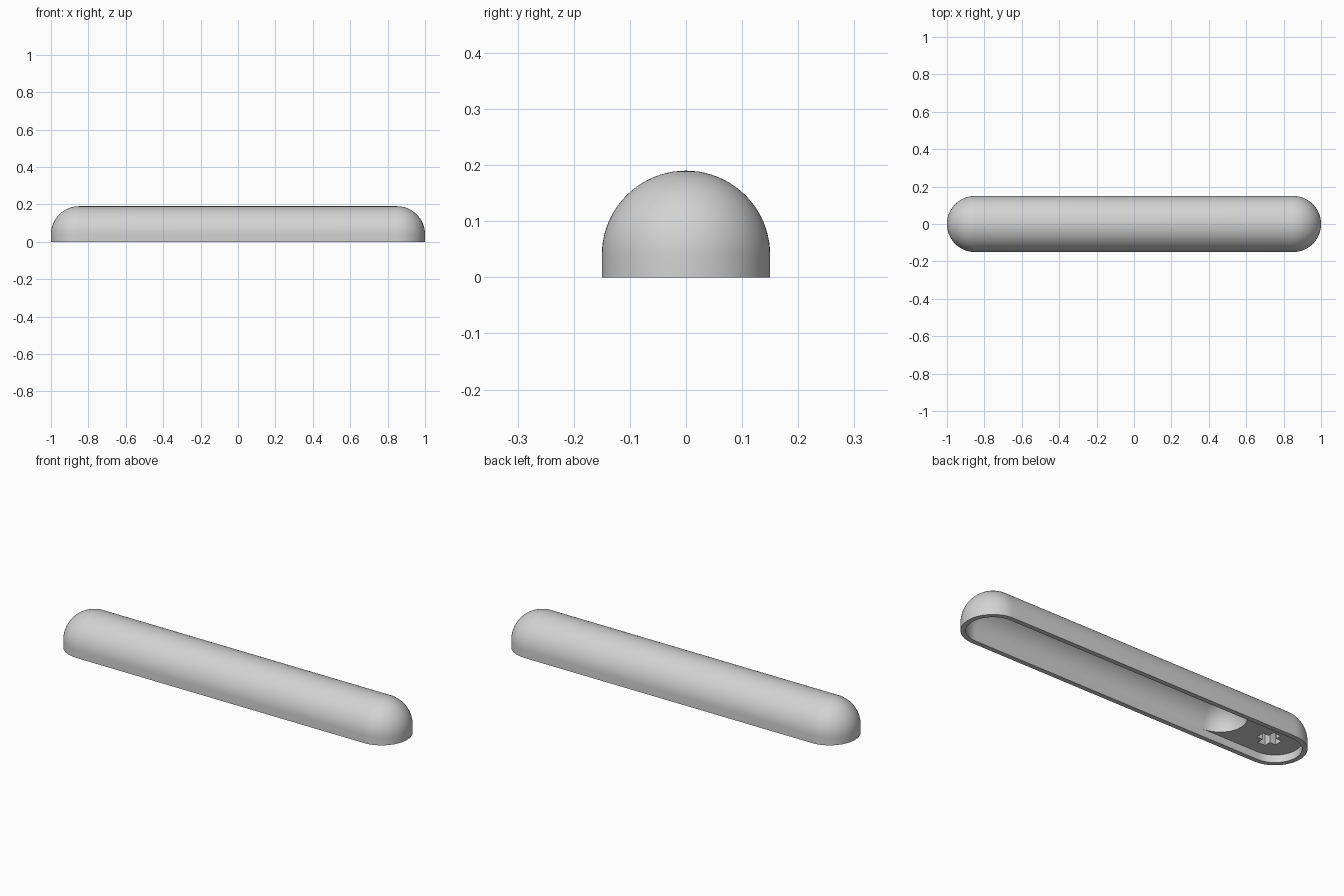
import bpy, bmesh
from math import pi, sin, cos

cube = bpy.data.objects.get("Cube")
if cube:
    bpy.data.objects.remove(cube, do_unlink=True)

END = 0.85          # centre of each rounded end
CAVITY_END = -0.52  # centre of the cavity's rounded end
WALL = 0.04         # height of the straight wall
OUTER, INNER = 0.15, 0.125
CAP, DOME = 32, 20  # segments round an end and up the dome

grey = bpy.data.materials.new("light grey")
grey.use_nodes = True
colour = (0.65, 0.65, 0.65, 1)
grey.diffuse_color = colour
grey.node_tree.nodes["Principled BSDF"].inputs["Base Color"].default_value = colour


def make_object(name, bm):
    bmesh.ops.recalc_face_normals(bm, faces=bm.faces)
    mesh = bpy.data.meshes.new(name)
    bm.to_mesh(mesh)
    bm.free()
    mesh.materials.append(grey)
    obj = bpy.data.objects.new(name, mesh)
    bpy.context.collection.objects.link(obj)
    return obj


def stadium(bm, radius, z, left=-END):
    """Long loop with round ends, with a joint where the cavity ends."""
    arc = [-pi / 2 + pi * i / CAP for i in range(CAP + 1)]
    points = [(END + radius * cos(a), radius * sin(a)) for a in arc]
    points.append((CAVITY_END, radius))
    points += [(left - radius * cos(a), -radius * sin(a)) for a in arc]
    points.append((CAVITY_END, -radius))
    return [bm.verts.new((x, y, z)) for x, y in points]


def dome(bm, radius, left=-END):
    angles = [pi / 2 * i / DOME for i in range(DOME + 1)]
    return [stadium(bm, radius * cos(a), WALL + radius * sin(a), left) for a in angles]


# Shell: outer dome, bottom rim, lip, flat ledge and shorter domed cavity
bm = bmesh.new()
loops = dome(bm, OUTER)[::-1]
loops += [stadium(bm, OUTER, 0), stadium(bm, INNER, 0), stadium(bm, INNER, WALL)]
loops += dome(bm, INNER, CAVITY_END)
for a, b in zip(loops, loops[1:]):
    for i in range(len(a)):
        j = (i + 1) % len(a)
        bm.faces.new((a[i], a[j], b[j], b[i]))
bmesh.ops.remove_doubles(bm, verts=bm.verts, dist=0.00005)
shell = make_object("hollow_shell", bm)

# Cross-shaped socket in the ledge
bm = bmesh.new()
arm, half = 0.056, 0.022
outline = []
for c, s in ((1, 0), (0, 1), (-1, 0), (0, -1)):
    for u, v in ((arm, -half), (arm, half), (half, half)):
        outline.append(bm.verts.new((-0.815 + u * c - v * s, u * s + v * c, 0.02)))
base = bm.faces.new(outline)
top = bmesh.ops.extrude_face_region(bm, geom=[base])["geom"]
bmesh.ops.translate(bm, vec=(0, 0, 0.1),
                    verts=[v for v in top if isinstance(v, bmesh.types.BMVert)])
cutter = make_object("socket_cutter", bm)
cutter.hide_render = True

bpy.ops.object.select_all(action="DESELECT")
shell.select_set(True)
bpy.context.view_layer.objects.active = shell
cut = shell.modifiers.new("socket", "BOOLEAN")
cut.operation = "DIFFERENCE"
cut.solver = "EXACT"
cut.object = cutter
bpy.ops.object.modifier_apply(modifier=cut.name)
bpy.data.objects.remove(cutter, do_unlink=True)
bpy.ops.object.shade_smooth_by_angle(angle=pi / 6)
